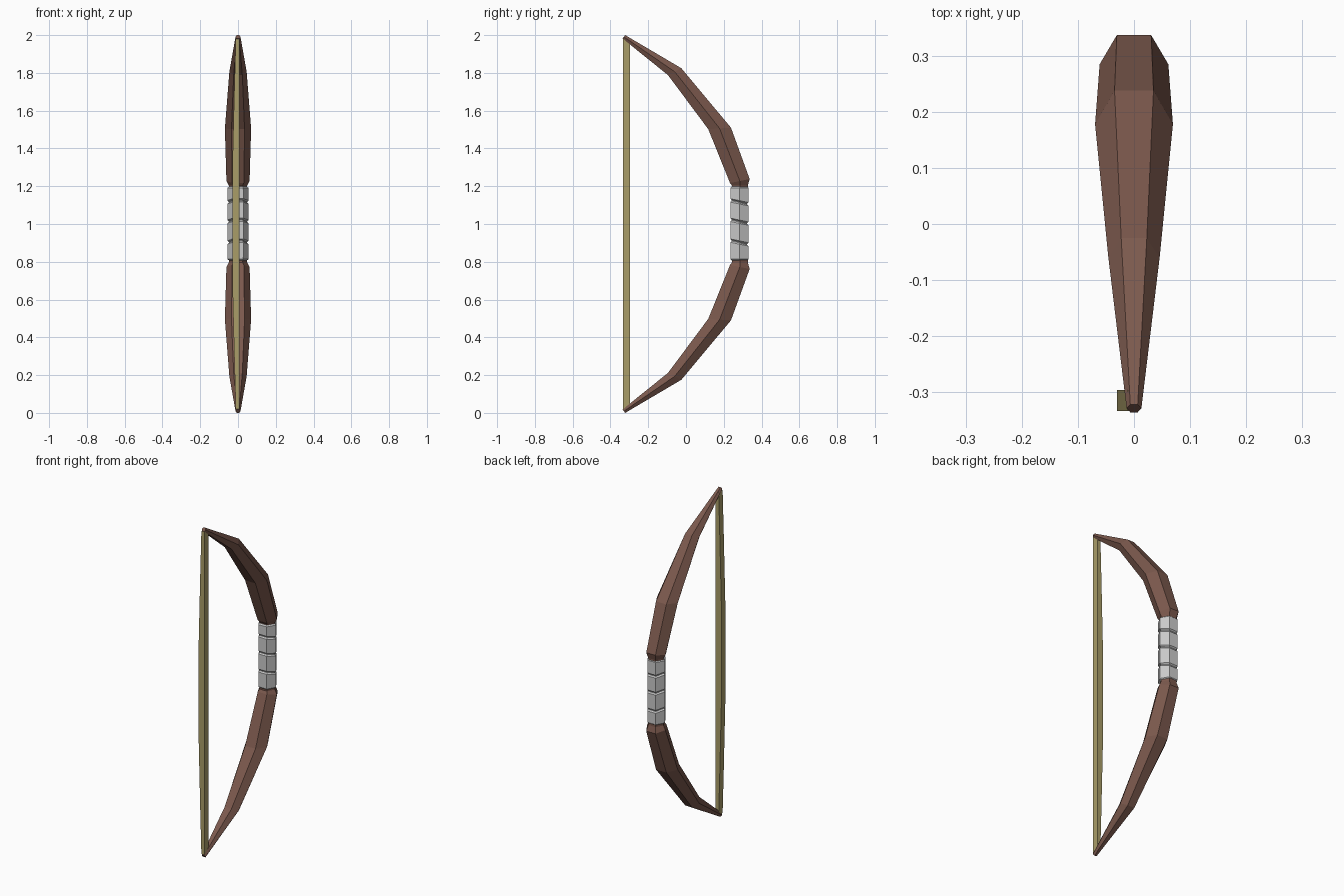
import bpy, bmesh
from mathutils import Vector

if "Cube" in bpy.data.objects:
    bpy.data.objects.remove(bpy.data.objects["Cube"])


def material(name, rgb):
    m = bpy.data.materials.new(name)
    m.diffuse_color = (*rgb, 1)
    m.use_nodes = True
    m.node_tree.nodes["Principled BSDF"].inputs["Base Color"].default_value = m.diffuse_color
    return m


wood = material("dark_wood", (0.2, 0.1, 0.075))
cord = material("olive_cord", (0.4, 0.34, 0.14))


def loft(name, rings, mat=None):
    """Skin a list of equal-length vertex rings and cap both ends."""
    bm = bmesh.new()
    vs = [[bm.verts.new(p) for p in ring] for ring in rings]
    n = len(vs[0])
    for a, b in zip(vs, vs[1:]):
        for i in range(n):
            j = (i + 1) % n
            bm.faces.new((a[i], a[j], b[j], b[i]))
    bm.faces.new(vs[0])
    bm.faces.new(vs[-1])
    bmesh.ops.recalc_face_normals(bm, faces=bm.faces)
    me = bpy.data.meshes.new(name)
    bm.to_mesh(me)
    bm.free()
    ob = bpy.data.objects.new(name, me)
    bpy.context.collection.objects.link(ob)
    if mat:
        me.materials.append(mat)
    return ob


def hexagon(inner, outer):
    """Hexagon spanning two (y, z) points, with corners pointing along x."""
    a, b = Vector((0, *inner)), Vector((0, *outer))
    c, h = (a + b) / 2, (b - a) / 2
    x = Vector((h.length / 0.866, 0, 0))
    return [c + x, c + x / 2 + h, c - x / 2 + h, c - x, c - x / 2 - h, c + x / 2 - h]


# Limbs: (inner, outer) profile points from grip to tip, mirrored about z = 1
limb = [((0.243, 1.19), (0.327, 1.19)),
        ((0.243, 1.203), (0.327, 1.203)),
        ((0.233, 1.217), (0.337, 1.238)),
        ((0.118, 1.502), (0.238, 1.51)),
        ((-0.095, 1.788), (-0.025, 1.825)),
        ((-0.336, 1.982), (-0.322, 2.0))]
for name, flip in (("upper_limb", False), ("lower_limb", True)):
    loft(name, [hexagon(*[(y, 2 - z if flip else z) for y, z in pair])
                for pair in limb], wood)

# Grip wrap: four bevelled bands separated by slanted grooves
YC, R, GROOVE = 0.283, 0.048, 0.041
edges = [(0.805, 0), (0.902, 0.01), (1.012, 0.01), (1.115, 0.01), (1.2, 0)]
rings = []


def wrap_ring(z, half, tilt):
    rings.append(hexagon((YC - half, z + tilt), (YC + half, z - tilt)))


for (z0, t0), (z1, t1) in zip(edges, edges[1:]):
    wrap_ring(z0 + 0.002, GROOVE, t0)
    wrap_ring(z0 + 0.009, R, t0)
    wrap_ring(z1 - 0.009, R, t1)
    wrap_ring(z1 - 0.002, GROOVE, t1)
loft("grip_wrap", rings)

# Bowstring: flat strip whose left side swells towards the middle
string = [(0.02, -0.012), (0.3, -0.02), (0.7, -0.03),
          (1.3, -0.03), (1.7, -0.02), (1.98, -0.012)]
loft("bowstring", [[(left, -0.334, z), (0.008, -0.334, z),
                    (0.008, -0.296, z), (left, -0.296, z)]
                   for z, left in string], cord)
